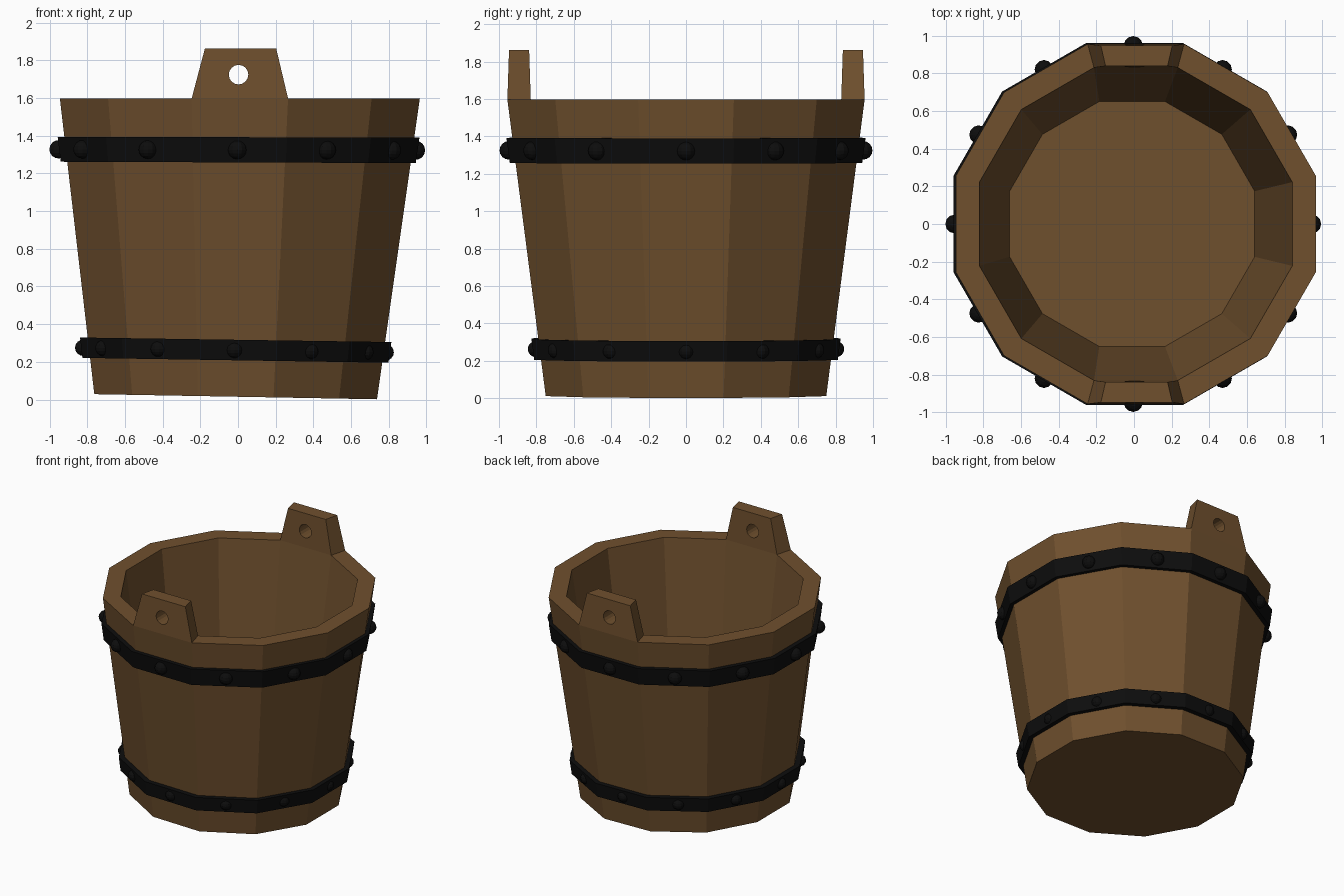
import bpy, bmesh, math
from mathutils import Matrix

if "Cube" in bpy.data.objects:
    bpy.data.objects.remove(bpy.data.objects["Cube"])

SIDES = 12
C = math.cos(math.pi / SIDES)


def material(name, rgb):
    m = bpy.data.materials.new(name)
    m.diffuse_color = (*rgb, 1)
    m.use_nodes = True
    m.node_tree.nodes["Principled BSDF"].inputs["Base Color"].default_value = m.diffuse_color
    return m


wood = material("wood", (0.16, 0.08, 0.027))
iron = material("black_iron", (0.004, 0.004, 0.004))


def lean(bm, dx=0.0):
    # slight hand-made lean of the whole bucket
    for v in bm.verts:
        x, z = v.co.x, v.co.z
        v.co.x += 0.014 * z - 0.0125 + dx
        v.co.z += max(0, 1 - z / 1.6) * (0.015 - 0.018 * x)


def finish(name, bm, mat):
    bmesh.ops.recalc_face_normals(bm, faces=bm.faces)
    me = bpy.data.meshes.new(name)
    bm.to_mesh(me)
    bm.free()
    ob = bpy.data.objects.new(name, me)
    bpy.context.collection.objects.link(ob)
    if mat:
        me.materials.append(mat)
    return ob


def ring(bm, apothem, z):
    r = apothem / C
    return [bm.verts.new((r * math.cos(a), r * math.sin(a), z))
            for a in (2 * math.pi * (i + 0.5) / SIDES for i in range(SIDES))]


def bridge(bm, a, b):
    n = SIDES
    return [bm.faces.new((a[i], a[(i + 1) % n], b[(i + 1) % n], b[i])) for i in range(n)]


# Bucket: tapered wall, rim, inside and floor
bm = bmesh.new()
bottom, outer = ring(bm, 0.75, 0), ring(bm, 0.955, 1.597)
inner, floor = ring(bm, 0.83, 1.597), ring(bm, 0.65, 0.19)
bridge(bm, bottom, outer)
rim = bridge(bm, outer, inner)
bridge(bm, inner, floor)
bm.faces.new(bottom)
bm.faces.new(floor)
# Ears: front and back rim faces pulled up and narrowed
ears = [f for f in rim if abs(f.calc_center_median().x) < 0.01]
for f in bmesh.ops.extrude_discrete_faces(bm, faces=ears)["faces"]:
    s = 1 if f.calc_center_median().y > 0 else -1
    for v in f.verts:
        v.co.x *= 0.74
        v.co.y = s * (0.892 + (abs(v.co.y) - 0.892) * 0.86)
        v.co.z = 1.862
bmesh.ops.remove_doubles(bm, verts=bm.verts, dist=0.0001)
lean(bm)
bucket = finish("bucket", bm, wood)

# Round handle holes through both ears
bm = bmesh.new()
bmesh.ops.create_cone(bm, cap_ends=True, segments=16, radius1=0.052, radius2=0.052, depth=2.4,
                      matrix=Matrix.Translation((0.003, 0, 1.724)) @ Matrix.Rotation(math.pi / 2, 4, 'X'))
cutter = finish("hole_cutter", bm, wood)
mod = bucket.modifiers.new("holes", 'BOOLEAN')
mod.operation, mod.solver, mod.object = 'DIFFERENCE', 'EXACT', cutter
bpy.context.view_layer.objects.active = bucket
bpy.ops.object.modifier_apply(modifier="holes")
bpy.data.objects.remove(cutter)


def hoop(name, z0, z1, a0, a1, rivet_r, rivet_a):
    # Iron band
    bm = bmesh.new()
    loops = [ring(bm, a0, z0), ring(bm, a1, z1),
             ring(bm, a1 - 0.05, z1), ring(bm, a0 - 0.05, z0)]
    for i in range(4):
        bridge(bm, loops[i], loops[(i + 1) % 4])
    lean(bm, -0.004)
    finish(name + "_band", bm, iron)
    # One rivet in the middle of each side
    bm = bmesh.new()
    for i in range(SIDES):
        m = Matrix.Rotation(2 * math.pi * i / SIDES, 4, 'Z') @ Matrix.Translation((rivet_a, 0, (z0 + z1) / 2))
        bmesh.ops.create_uvsphere(bm, u_segments=12, v_segments=8, radius=rivet_r, matrix=m)
    lean(bm, -0.01)
    finish(name + "_rivets", bm, iron)


hoop("upper", 1.255, 1.39, 0.942, 0.96, 0.05, 0.947)
hoop("lower", 0.195, 0.305, 0.812, 0.826, 0.044, 0.802)
